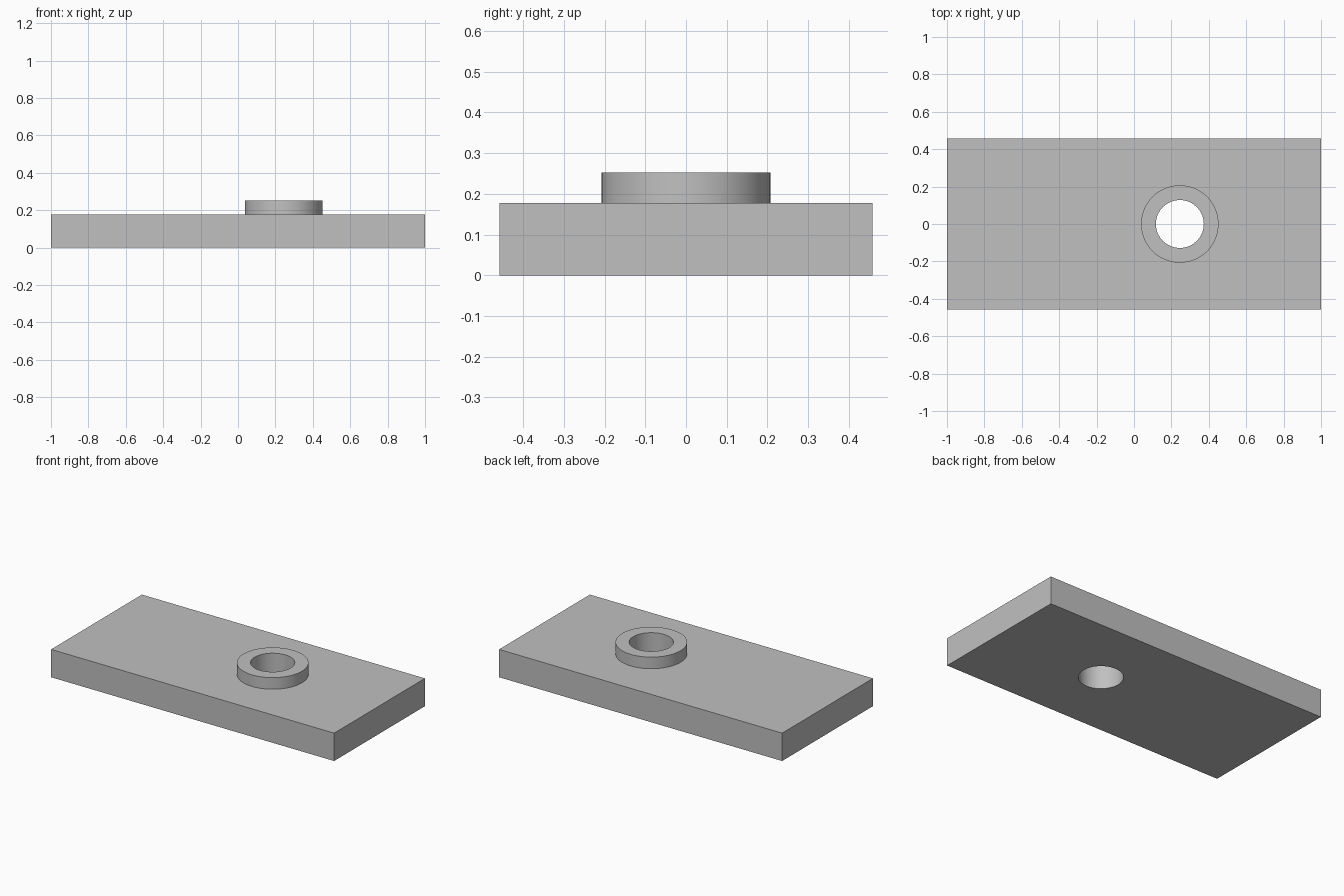
import bpy

cube = bpy.data.objects.get("Cube")
if cube:
    bpy.data.objects.remove(cube, do_unlink=True)

LENGTH, WIDTH, THICKNESS = 2.0, 0.916, 0.178
TOP = 0.252
BOSS_X, BOSS_RADIUS, BORE_RADIUS = 0.245, 0.207, 0.128

grey = bpy.data.materials.new("plain grey")
grey.use_nodes = True
colour = (0.53, 0.53, 0.53, 1)
grey.diffuse_color = colour
for node in grey.node_tree.nodes:
    if node.type == 'BSDF_PRINCIPLED':
        node.inputs["Base Color"].default_value = colour


def cylinder(name, radius, bottom, top):
    bpy.ops.mesh.primitive_cylinder_add(
        vertices=96, radius=radius, depth=top - bottom,
        location=(BOSS_X, 0, (bottom + top) / 2))
    obj = bpy.context.object
    obj.name = name
    obj.data.materials.append(grey)
    return obj


def combine(target, other, operation):
    mod = target.modifiers.new(other.name, 'BOOLEAN')
    mod.operation = operation
    mod.solver = 'EXACT'
    mod.object = other
    bpy.context.view_layer.objects.active = target
    bpy.ops.object.modifier_apply(modifier=mod.name)
    bpy.data.objects.remove(other, do_unlink=True)


# Flat rectangular plate
bpy.ops.mesh.primitive_cube_add(size=1, location=(0, 0, THICKNESS / 2))
plate = bpy.context.object
plate.name = "plate_with_boss"
plate.scale = (LENGTH, WIDTH, THICKNESS)
bpy.ops.object.transform_apply(location=True, rotation=False, scale=True)
plate.data.materials.append(grey)

# Raised round boss, then the bore straight through both
combine(plate, cylinder("boss", BOSS_RADIUS, THICKNESS / 2, TOP), 'UNION')
bore = cylinder("bore_cutter", BORE_RADIUS, -0.1, TOP + 0.1)
bore.hide_render = True
combine(plate, bore, 'DIFFERENCE')

# Smooth round walls with crisp rims
bpy.ops.object.select_all(action='DESELECT')
plate.select_set(True)
bpy.context.view_layer.objects.active = plate
bpy.ops.object.shade_smooth_by_angle()
